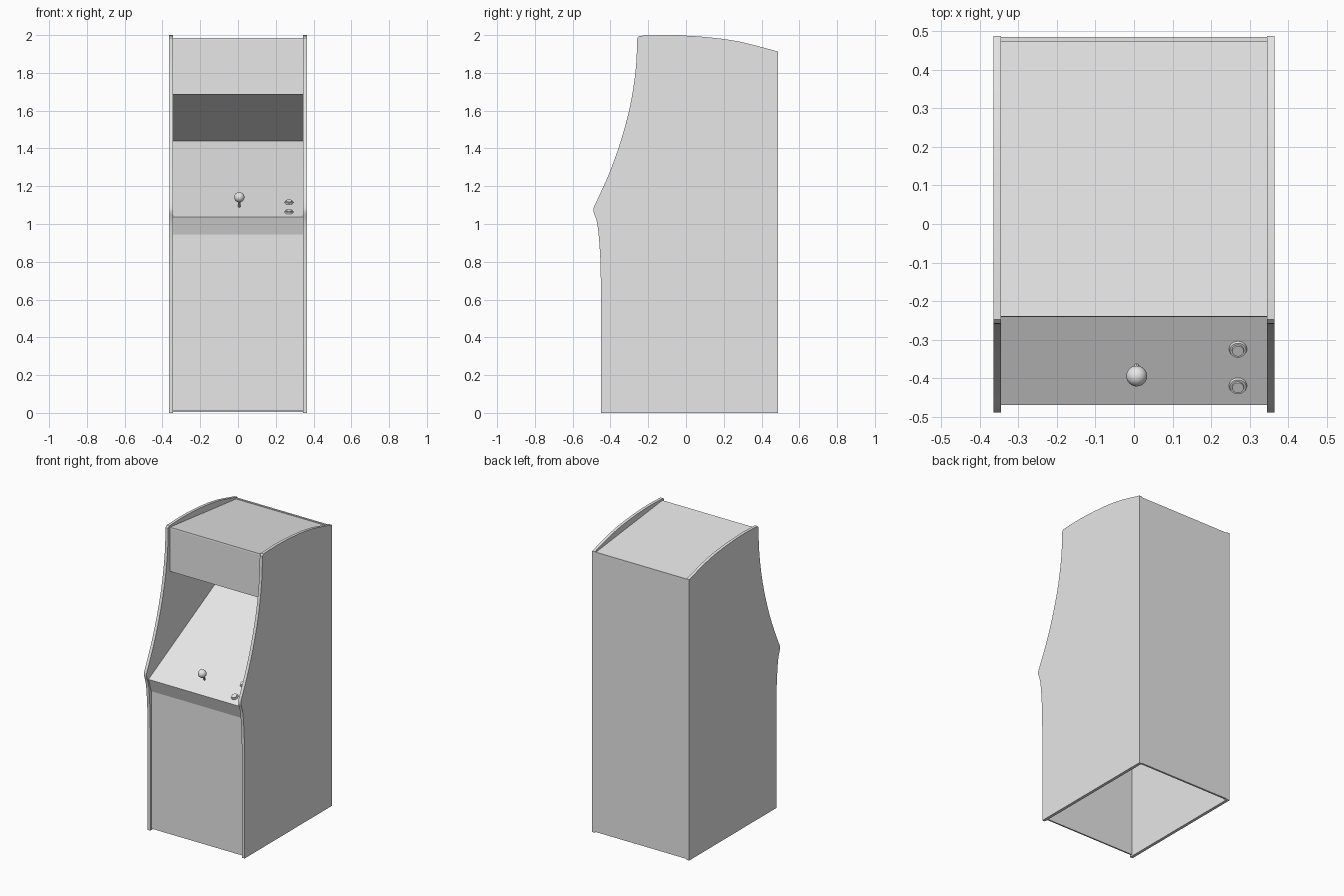
import bpy, bmesh, math
from mathutils import Vector, Matrix

if "Cube" in bpy.data.objects:
    bpy.data.objects.remove(bpy.data.objects["Cube"])

grey = bpy.data.materials.new("light_grey")
grey.diffuse_color = (0.8, 0.8, 0.8, 1)
grey.use_nodes = True
grey.node_tree.nodes["Principled BSDF"].inputs["Base Color"].default_value = grey.diffuse_color


def finish(name, bm, angle=30):
    bmesh.ops.recalc_face_normals(bm, faces=bm.faces)
    me = bpy.data.meshes.new(name)
    bm.to_mesh(me)
    bm.free()
    me.materials.append(grey)
    ob = bpy.data.objects.new(name, me)
    bpy.context.collection.objects.link(ob)
    bpy.ops.object.select_all(action='DESELECT')
    bpy.context.view_layer.objects.active = ob
    ob.select_set(True)
    bpy.ops.object.shade_smooth_by_angle(angle=math.radians(angle))
    return ob


def extrude_profile(name, pts, x0, x1):
    """Closed (y, z) outline extruded along x."""
    bm = bmesh.new()
    f = bm.faces.new([bm.verts.new((x0, y, z)) for y, z in pts])
    r = bmesh.ops.extrude_face_region(bm, geom=[f])
    vs = [v for v in r['geom'] if isinstance(v, bmesh.types.BMVert)]
    bmesh.ops.translate(bm, verts=vs, vec=(x1 - x0, 0, 0))
    return finish(name, bm)


def panel(name, a, b, t=0.01):
    """Board between the sides from a to b in (y, z), thickness to the right of a->b."""
    a, b = Vector(a), Vector(b)
    d = (b - a).normalized()
    n = Vector((d.y, -d.x)) * t
    return extrude_profile(name, [a, b, b + n, a + n], -0.345, 0.345)


def spline(pts, n=4):
    """Catmull-Rom smoothing of an outline."""
    p = [Vector(q) for q in pts]
    p = [2 * p[0] - p[1]] + p + [2 * p[-1] - p[-2]]
    out = []
    for i in range(1, len(p) - 2):
        a, b, c, d = p[i - 1:i + 3]
        for k in range(n):
            t = k / n
            out.append(0.5 * (2 * b + (c - a) * t + (2 * a - 5 * b + 4 * c - d) * t * t
                              + (3 * b - a - 3 * c + d) * t ** 3))
    return out + [p[-2]]


# Side panels
lower = spline([(-0.45, 0.62), (-0.454, 0.82), (-0.468, 0.99), (-0.49, 1.065)])
upper = spline([(-0.49, 1.085), (-0.41, 1.26), (-0.345, 1.44), (-0.295, 1.63),
                (-0.266, 1.82), (-0.258, 1.985)])
top = spline([(-0.248, 1.996), (-0.09, 2.0), (0.1, 1.99), (0.28, 1.966), (0.488, 1.913)])
outline = [(-0.45, 0)] + lower + upper + top + [(0.488, 0)]
for side, s in (("left", -1), ("right", 1)):
    extrude_profile(side + "_side_panel", outline, s * 0.345, s * 0.365)

# Boards between the sides
CP0, CP1 = Vector((-0.47, 1.037)), Vector((0.30, 1.44))
panel("lower_front_panel", (-0.44, 0.01), (-0.44, 0.945))
panel("control_lip", (-0.44, 0.945), CP0)
panel("control_and_screen_panel", CP0, CP1)
panel("speaker_soffit", CP1, (-0.24, 1.69))
panel("marquee", (-0.24, 1.685), (-0.24, 1.98))
panel("roof", (-0.24, 1.985), (0.475, 1.905))
panel("back_panel", (0.485, 1.91), (0.485, 0.005), 0.013)

# Controls stand square to the sloped panel
slope = (CP1 - CP0).normalized()
tilt = Matrix.Rotation(math.atan2(slope.y, slope.x), 4, 'X')


def on_panel(x, y):
    z = CP0.y + (y - CP0.x) * slope.y / slope.x
    return Matrix.Translation((x, y, z)) @ tilt


def disc(bm, m, r1, r2, z0, z1, seg=24):
    bmesh.ops.create_cone(bm, cap_ends=True, segments=seg, radius1=r1, radius2=r2,
                          depth=z1 - z0, matrix=m @ Matrix.Translation((0, 0, (z0 + z1) / 2)))


# Joystick
m = on_panel(0.007, -0.368)
bm = bmesh.new()
disc(bm, m, 0.006, 0.006, -0.005, 0.05, 12)
finish("joystick_shaft", bm)
bm = bmesh.new()
bmesh.ops.create_uvsphere(bm, u_segments=24, v_segments=16, radius=0.027,
                          matrix=m @ Matrix.Translation((0, 0, 0.058)))
finish("joystick_ball", bm)

# Buttons: collar and cap
for i, y in enumerate((-0.325, -0.42)):
    m = on_panel(0.27, y)
    bm = bmesh.new()
    disc(bm, m, 0.024, 0.021, -0.002, 0.007)
    finish(f"button_collar_{i + 1}", bm)
    bm = bmesh.new()
    disc(bm, m, 0.016, 0.015, 0.005, 0.012)
    finish(f"button_cap_{i + 1}", bm)
